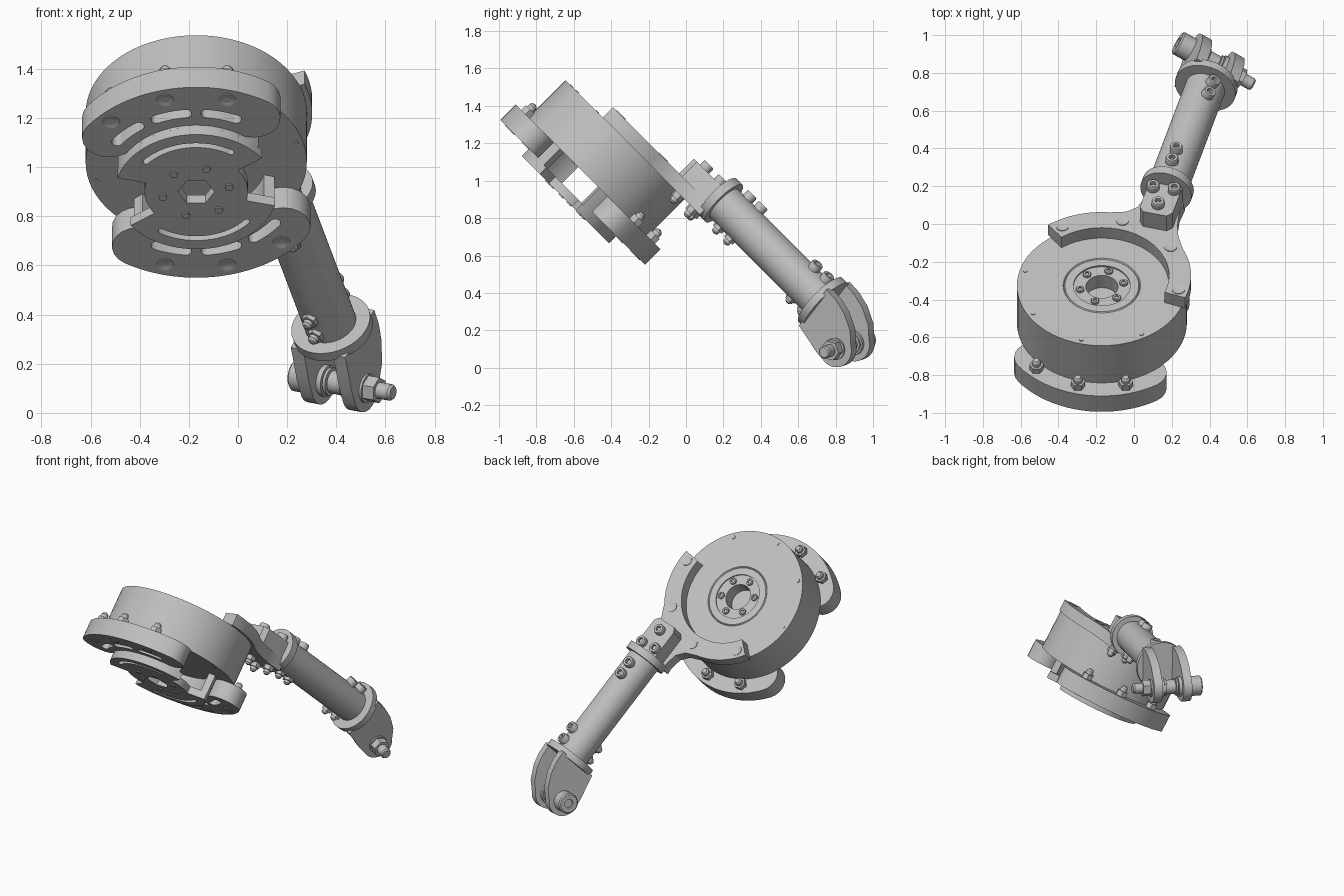
import bpy, bmesh, math
from math import radians as rad, cos, sin, pi
from mathutils import Matrix, Vector

if "Cube" in bpy.data.objects:
    bpy.data.objects.remove(bpy.data.objects["Cube"])

steel = bpy.data.materials.new("steel_grey")
steel.use_nodes = True
steel.diffuse_color = (0.52, 0.52, 0.52, 1)
steel.node_tree.nodes["Principled BSDF"].inputs["Base Color"].default_value = (0.52, 0.52, 0.52, 1)

T, R = Matrix.Translation, Matrix.Rotation
# Tilted frames: drum axis, arm axis (x = drum normal, z = along the arm), twisted clevis
DRUM = T((-0.17, -0.772, 0.772)) @ R(rad(-45), 4, 'X')
along, side = Vector((cos(rad(75)), sin(rad(75)), 0)), Vector((sin(rad(75)), -cos(rad(75)), 0))
axes = Matrix((Vector((0, 0, 1)), side, along)).transposed().to_4x4()
ARM = DRUM @ T((0.345, 0.59, 0.765)) @ axes
CLEVIS = ARM @ R(rad(27), 4, 'Z')
parts = []


def finish(name, bm, frame):
    bmesh.ops.remove_doubles(bm, verts=bm.verts, dist=1e-5)
    bmesh.ops.recalc_face_normals(bm, faces=bm.faces)
    mesh = bpy.data.meshes.new(name)
    bm.to_mesh(mesh)
    bm.free()
    mesh.materials.append(steel)
    ob = bpy.data.objects.new(name, mesh)
    ob.matrix_world = frame
    bpy.context.collection.objects.link(ob)
    parts.append(ob)
    return ob


def lathe(name, profile, frame, sides=48):
    """Revolve (radius, height) points about z."""
    bm = bmesh.new()
    rings = [[bm.verts.new((r * cos(2 * pi * i / sides), r * sin(2 * pi * i / sides), z))
              for i in range(sides)] for r, z in profile]
    for low, high in zip(rings, rings[1:]):
        for i in range(sides):
            j = (i + 1) % sides
            bm.faces.new((low[i], low[j], high[j], high[i]))
    return finish(name, bm, frame)


def disc(name, r, z0, z1, frame, sides=48):
    return lathe(name, [(0, z0), (r, z0), (r, z1), (0, z1)], frame, sides)


def plate(name, outline, z0, z1, frame):
    bm = bmesh.new()
    face = bm.faces.new([bm.verts.new((x, y, z0)) for x, y in outline])
    grown = bmesh.ops.extrude_face_region(bm, geom=[face], use_keep_orig=True)
    top = [g for g in grown["geom"] if isinstance(g, bmesh.types.BMVert)]
    bmesh.ops.translate(bm, verts=top, vec=(0, 0, z1 - z0))
    return finish(name, bm, frame)


def arc(r, a0, a1, steps=20, cx=0, cy=0):
    return [(cx + r * cos(rad(a0 + (a1 - a0) * i / steps)),
             cy + r * sin(rad(a0 + (a1 - a0) * i / steps))) for i in range(steps + 1)]


def polar(r, a):
    return r * cos(rad(a)), r * sin(rad(a))


def band(name, r0, r1, a0, a1, z0, z1, rounded=False):
    """Ring sector, with optional half-round ends."""
    mid, half = (r0 + r1) / 2, (r1 - r0) / 2
    pts = arc(r1, a0, a1)
    if rounded:
        pts += arc(half, a1, a1 + 180, 10, *polar(mid, a1))[1:-1]
    pts += arc(r0, a1, a0)
    if rounded:
        pts += arc(half, a0 + 180, a0 + 360, 10, *polar(mid, a0))[1:-1]
    return plate(name, pts, z0, z1, DRUM)


def cut(target, cutters):
    for c in cutters:
        parts.remove(c)
        c.hide_render = True
        mod = target.modifiers.new("cut", 'BOOLEAN')
        mod.object, mod.operation, mod.solver = c, 'DIFFERENCE', 'EXACT'
        bpy.context.view_layer.objects.active = target
        bpy.ops.object.modifier_apply(modifier=mod.name)
        bpy.data.objects.remove(c)


def socket_bolt(name, frame, r=0.034, h=0.036):
    lathe(name, [(0, 0), (r, 0), (r, h * 0.85), (r * 0.9, h), (r * 0.5, h),
                 (r * 0.5, h * 0.4), (0, h * 0.4)], frame, 18)


def nut(name, frame, r=0.038, h=0.035):
    lathe(name, [(0, 0), (r, 0), (r, h), (0, h)], frame, 6)
    lathe(name + "_tip", [(0, 0), (r * 0.62, 0), (r * 0.62, h * 1.6),
                          (r * 0.4, h * 1.95), (0, h * 2.1)], frame, 16)


def flush_screw(name, x, y, z, r=0.034):
    lathe(name, [(r, 0), (r, 0.004), (r * 0.75, 0.004), (r * 0.45, -0.001), (0, -0.001)],
          DRUM @ T((x, y, z)), 20)


# Motor drum with stepped centre recess
lathe("drum", [(0, 0.352), (0.45, 0.352), (0.45, 0.631), (0.205, 0.631), (0.2, 0.625),
               (0.195, 0.631), (0.15, 0.631), (0.15, 0.622), (0.085, 0.622),
               (0.085, 0.53), (0, 0.53)], DRUM, 72)
for k in range(8):
    x, y = polar(0.42, 30 + 45 * k)
    disc("rim_screw", 0.012, 0.348, 0.635, DRUM @ T((x, y, 0)), 10)
for k in range(6):
    x, y = polar(0.118, 60 * k + 12)
    socket_bolt("drum_centre_bolt", DRUM @ T((x, y, 0.62)), 0.022, 0.014)

# Two mounting lobes with slots, nuts and screws
for turn in (0, 180):
    lobe = band("mounting_lobe", 0.325, 0.548, -144 + turn, -58 + turn, 0.234, 0.352, True)
    angles = [a + turn for a in (-75, -105, -135)]
    cut(lobe, [band("slot_cutter", 0.375, 0.42, a - 9, a + 9, 0.1, 0.5, True) for a in angles])
    for a in angles:
        x, y = polar(0.49, a)
        nut("lobe_nut", DRUM @ T((x, y, 0.352)))
        lathe("lobe_screw", [(0.036, 0), (0.036, 0.004), (0.026, 0.004), (0.016, 0), (0, 0)],
              DRUM @ T((x, y, 0.234)) @ R(pi, 4, 'X'), 20)
    band("hub_wall", 0.285, 0.33, -165 + turn, -40 + turn, 0.222, 0.352)

# Front hub disc with windows, arc slots and hexagonal bore
hub = disc("hub_disc", 0.33, 0.18, 0.228, DRUM, 64)
cutters = [disc("bore_cutter", 0.075, 0.1, 0.3, DRUM, 6)]
for turn in (0, 180):
    cutters.append(band("window_cutter", 0.21, 0.4, -36 + turn, 14 + turn, 0.1, 0.3))
    cutters.append(band("arc_cutter", 0.255, 0.28, -140 + turn, -58 + turn, 0.1, 0.3, True))
cut(hub, cutters)
for k in range(6):
    x, y = polar(0.138, 60 * k - 12)
    disc("hub_screw", 0.017, 0.174, 0.2, DRUM @ T((x, y, 0)), 12)

# C-shaped bracket with a flared neck toward the arm
neck = [(0.405, 0.29), (0.4, 0.37), (0.41, 0.47), (0.44, 0.564),
        (0.23, 0.62), (0.225, 0.58), (0.19, 0.51), (0.13, 0.475)]
plate("c_bracket", arc(0.472, -21, 25) + neck + arc(0.472, 85, 127) + arc(0.355, 127, -21, 40),
      0.631, 0.709, DRUM)
for a in (-15, 30, 75, 120):
    flush_screw("bracket_screw", *polar(0.42, a), 0.709)

# Clamp block joining the bracket to the arm
plate("clamp_block", [(-0.09, 0.02), (-0.09, -0.22), (-0.065, -0.25), (0.065, -0.25),
                      (0.09, -0.22), (0.09, 0.02)], -0.06, 0.055,
      ARM @ Matrix(((0, 0, 1, 0), (1, 0, 0, 0), (0, 1, 0, 0), (0, 0, 0, 1))))
UP, DOWN = R(pi / 2, 4, 'Y'), R(-pi / 2, 4, 'Y')
for b, a in ((-0.058, -0.07), (0.055, -0.06), (0, -0.185)):
    socket_bolt("clamp_bolt", ARM @ T((0.055, b, a)) @ UP)
    nut("clamp_nut", ARM @ T((-0.134, b, a)) @ DOWN, 0.034, 0.03)

# Arm tube with end collars and through bolts
disc("arm_tube", 0.107, -0.01, 0.8, ARM)
disc("upper_collar", 0.14, -0.025, 0.025, ARM)
disc("lower_collar", 0.166, 0.78, 0.825, CLEVIS)
for frame, spots in ((ARM, (0.1, 0.187)), (CLEVIS, (0.645, 0.735))):
    for a in spots:
        socket_bolt("tube_bolt", frame @ T((0.1, 0, a)) @ UP, 0.034, 0.042)
        nut("tube_nut", frame @ T((-0.1, 0, a)) @ DOWN, 0.034, 0.025)

# Clevis ears, rounded at the pin
ear = [(-0.135, 0.81), (0.135, 0.81), (0.13, 0.89), (0.108, 0.97)]
ear += arc(0.1, 25, 180, 16, -0.08, 1.05) + [(-0.172, 0.97), (-0.15, 0.88)]
ear[4] = (0.06, 1.055)
for p in (-0.1, 0.1):
    plate("clevis_ear", ear, -0.029, 0.029, CLEVIS @ T((0, p, 0)) @ R(pi / 2, 4, 'X'))

# Pin with head, spacers and nut
PIN = CLEVIS @ T((-0.08, 0, 1.05)) @ R(-pi / 2, 4, 'X')
lathe("pin", [(0, -0.195), (0.028, -0.195), (0.028, -0.21), (0.058, -0.21), (0.066, -0.202),
              (0.066, -0.13), (0.034, -0.13), (0.034, 0.245), (0.027, 0.255), (0, 0.255)], PIN, 32)
disc("pin_nut", 0.055, 0.137, 0.19, PIN, 6)
disc("pin_washer", 0.06, 0.128, 0.139, PIN, 32)
for z0, z1, r in ((-0.072, -0.05, 0.066), (-0.046, -0.034, 0.058),
                  (-0.03, 0.03, 0.048), (0.034, 0.046, 0.058), (0.05, 0.072, 0.066)):
    disc("pin_spacer", r, z0, z1, PIN, 32)

# Smooth curved walls, keep crisp edges
bpy.ops.object.select_all(action='DESELECT')
for ob in parts:
    ob.select_set(True)
bpy.context.view_layer.objects.active = parts[0]
bpy.ops.object.shade_smooth_by_angle(angle=rad(30))
